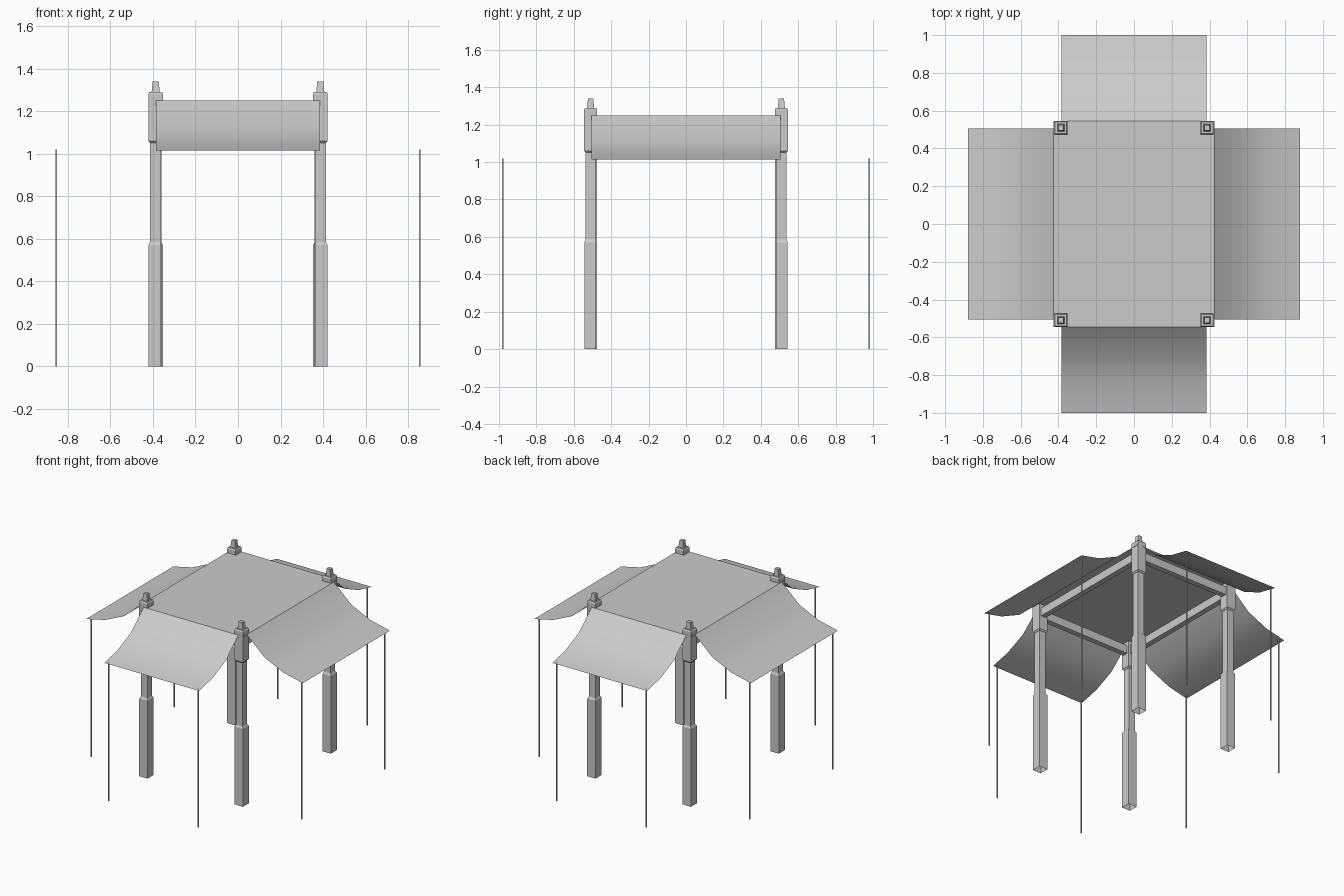
import bpy, bmesh
from math import pi
from mathutils import Matrix

cube = bpy.data.objects.get("Cube")
if cube:
    bpy.data.objects.remove(cube, do_unlink=True)

grey = bpy.data.materials.new("plain grey")
grey.use_nodes = True
colour = (0.6, 0.6, 0.6, 1)
grey.diffuse_color = colour
grey.node_tree.nodes["Principled BSDF"].inputs["Base Color"].default_value = colour

PX, PY, TOP = 0.387, 0.51, 1.25   # post centres and canopy height


def finish(name, bm, smooth=False):
    mesh = bpy.data.meshes.new(name)
    bm.to_mesh(mesh)
    bm.free()
    mesh.materials.append(grey)
    obj = bpy.data.objects.new(name, mesh)
    bpy.context.collection.objects.link(obj)
    for p in mesh.polygons:
        p.use_smooth = smooth
    return obj


def box(name, centre, size):
    bm = bmesh.new()
    bmesh.ops.create_cube(bm, size=1, matrix=Matrix.Translation(centre) @ Matrix.Diagonal((*size, 1)))
    return finish(name, bm)


def square_post(name, x, y, profile):
    """Stack square rings of (half width, height); open at the foot, closed on top."""
    bm = bmesh.new()
    rings = [[bm.verts.new((x + sx * w, y + sy * w, z))
              for sx, sy in ((-1, -1), (1, -1), (1, 1), (-1, 1))] for w, z in profile]
    for a, b in zip(rings, rings[1:]):
        for i in range(4):
            j = (i + 1) % 4
            bm.faces.new((a[i], a[j], b[j], b[i]))
    bm.faces.new(rings[-1])
    return finish(name, bm)


def awning(name, angle, reach, half_width):
    """Sagging cloth sheet hung from the canopy edge."""
    drop = [(0, TOP), (0.145, 1.12), (0.3, 1.05), (0.455, 1.015)]
    bm = bmesh.new()
    rows = [[bm.verts.new((s * half_width, -reach - d, z)) for s in (-1, 1)] for d, z in drop]
    for a, b in zip(rows, rows[1:]):
        bm.faces.new((b[0], b[1], a[1], a[0]))
    bm.transform(Matrix.Rotation(angle, 4, "Z"))
    return finish(name, bm, smooth=True)


# Stepped posts with finials
post_profile = [(0.034, 0), (0.034, 0.57), (0.026, 0.585), (0.026, 1.05), (0.035, 1.06),
                (0.035, 1.28), (0.03, 1.29), (0.019, 1.29), (0.014, 1.34)]
for sx, side in ((-1, "right"), (1, "left")):
    for sy, end in ((-1, "front"), (1, "back")):
        square_post(f"{end}_{side}_post", sx * PX, sy * PY, post_profile)
        # Thin poles holding the awning corners
        box(f"{end}_{side}_end_awning_pole", (sx * 0.364, sy * 0.98, 0.51), (0.007, 0.007, 1.02))
        box(f"{end}_{side}_side_awning_pole", (sx * 0.855, sy * 0.48, 0.51), (0.007, 0.007, 1.02))

# Beams between the posts
for s, end, side in ((-1, "front", "right"), (1, "back", "left")):
    box(f"{end}_beam", (0, s * PY, 1.19), (2 * PX, 0.04, 0.06))
    box(f"{side}_beam", (s * PX, 0, 1.19), (0.04, 2 * PY, 0.06))

# Flat canopy
bm = bmesh.new()
bmesh.ops.create_grid(bm, x_segments=1, y_segments=1, size=1,
                      matrix=Matrix.Translation((0, 0, TOP)) @ Matrix.Diagonal((0.425, 0.545, 1, 1)))
finish("canopy", bm)

# Four awnings
awning("front_awning", 0, 0.545, 0.385)
awning("left_awning", pi / 2, 0.425, 0.505)
awning("back_awning", pi, 0.545, 0.385)
awning("right_awning", -pi / 2, 0.425, 0.505)
